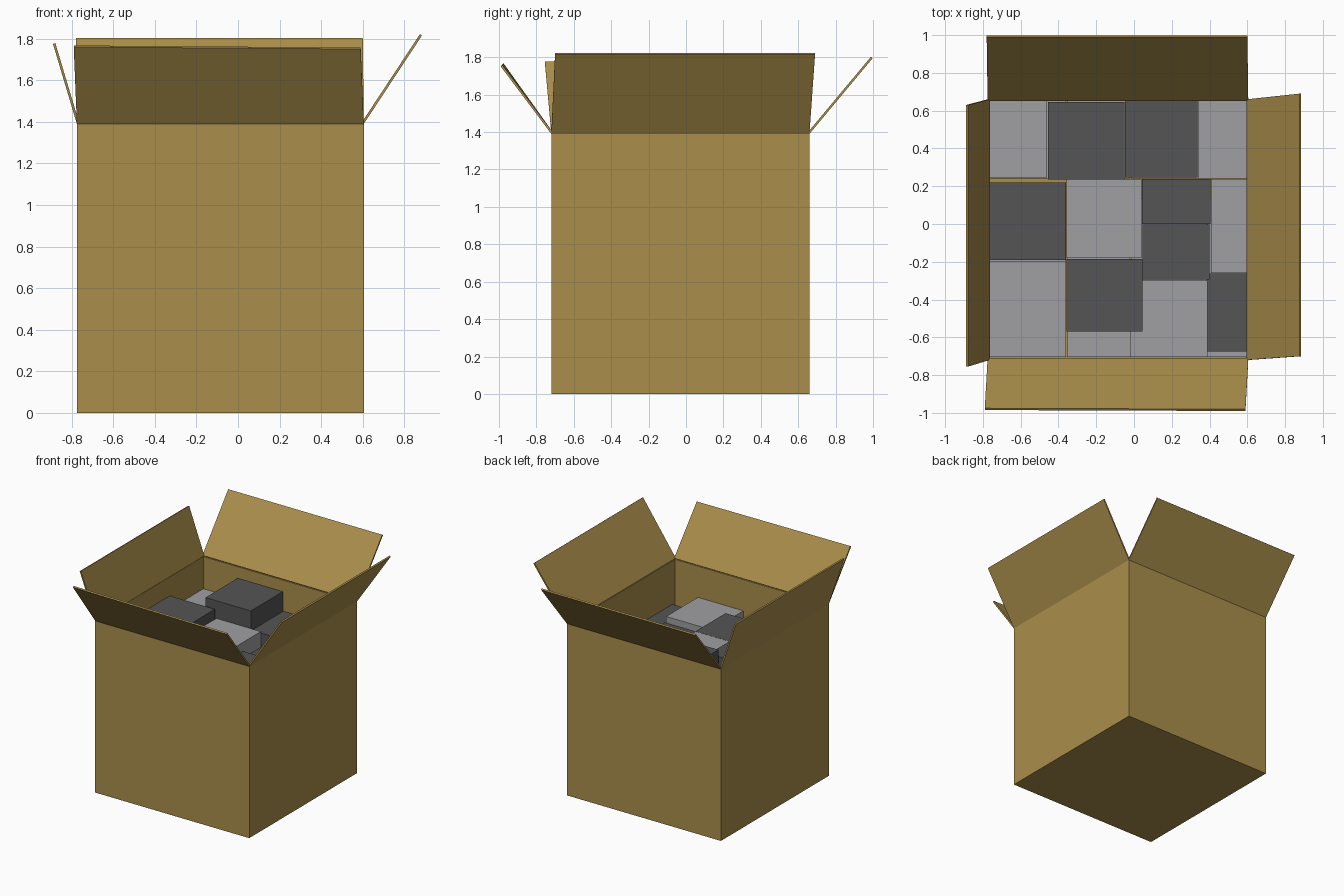
import bpy
from mathutils import Vector

if "Cube" in bpy.data.objects:
    bpy.data.objects.remove(bpy.data.objects["Cube"])


def material(name, rgb):
    m = bpy.data.materials.new(name)
    m.diffuse_color = (*rgb, 1)
    m.use_nodes = True
    m.node_tree.nodes["Principled BSDF"].inputs["Base Color"].default_value = m.diffuse_color
    return m


CARD = material("cardboard", (0.40, 0.27, 0.07))
LIGHT = material("light_grey", (0.35, 0.35, 0.36))
DARK = material("dark_grey", (0.09, 0.09, 0.09))


def mesh(name, verts, faces, mat, thick=0):
    me = bpy.data.meshes.new(name)
    me.from_pydata(verts, [], faces)
    me.materials.append(mat)
    ob = bpy.data.objects.new(name, me)
    bpy.context.collection.objects.link(ob)
    if thick:
        s = ob.modifiers.new("thickness", 'SOLIDIFY')
        s.thickness = thick
        s.offset = -1
        s.use_even_offset = True
    return ob


def box(name, x0, x1, y0, y1, z0, z1, mat, open_top=False, thick=0):
    verts = [(x, y, z) for z in (z0, z1) for x, y in ((x0, y0), (x1, y0), (x1, y1), (x0, y1))]
    faces = [(3, 2, 1, 0)] + [(i, (i + 1) % 4, (i + 1) % 4 + 4, i + 4) for i in range(4)]
    if not open_top:
        faces.append((4, 5, 6, 7))
    return mesh(name, verts, faces, mat, thick)


# Open carton
X0, X1, Y0, Y1, H = -0.775, 0.605, -0.72, 0.66, 1.39
box("carton", X0, X1, Y0, Y1, 0, H, CARD, True, 0.01)

# Flaps: hinge edge, then the slightly skewed outer edge
flaps = {
    "front_flap": [(X0, Y0, H), (X1, Y0, H), (0.59, -0.99, 1.75), (-0.79, -0.985, 1.76)],
    "right_flap": [(X1, Y0, H), (X1, Y1, H), (0.885, 0.69, 1.815), (0.885, -0.70, 1.815)],
    "back_flap": [(X1, Y1, H), (X0, Y1, H), (-0.78, 0.998, 1.795), (0.60, 0.998, 1.795)],
    "left_flap": [(X0, Y1, H), (X0, Y0, H), (-0.89, -0.755, 1.775), (-0.89, 0.63, 1.775)],
}
for name, pts in flaps.items():
    mesh(name, [Vector(p) for p in pts], [(0, 1, 2, 3)], CARD, 0.012)

# Two hidden lower layers of packed blocks
xs = ((-0.765, -0.36), (-0.355, -0.02), (-0.015, 0.385), (0.39, 0.595))
ys = ((-0.705, -0.29), (-0.27, 0.135), (0.24, 0.65))
for layer in range(2):
    for i, (a, b) in enumerate(xs):
        for j, (c, d) in enumerate(ys):
            z = 0.011 + layer * 0.4
            box("lower_block", a, b, c, d, z, z + 0.395, LIGHT)

# Visible top blocks: x range, y range, top height, shade
tops = [
    (-0.765, -0.46, 0.245, 0.65, 1.13, LIGHT),
    (-0.455, -0.05, 0.235, 0.645, 1.30, DARK),
    (-0.048, 0.335, 0.245, 0.65, 1.14, DARK),
    (0.338, 0.595, 0.24, 0.65, 0.95, LIGHT),
    (-0.765, -0.36, -0.19, 0.22, 1.237, DARK),
    (-0.358, 0.04, -0.18, 0.235, 1.157, LIGHT),
    (0.042, 0.405, 0.0, 0.238, 1.03, DARK),
    (0.045, 0.40, -0.295, -0.002, 1.09, DARK),
    (0.408, 0.595, -0.26, 0.238, 0.92, LIGHT),
    (-0.765, -0.36, -0.705, -0.195, 1.0, LIGHT),
    (-0.358, 0.045, -0.57, -0.185, 1.155, DARK),
    (-0.02, 0.388, -0.705, -0.30, 1.14, LIGHT),
    (0.39, 0.595, -0.675, -0.262, 1.04, DARK),
]
for a, b, c, d, top, mat in tops:
    box("top_block", a, b, c, d, max(0.812, top - 0.4), top, mat)
